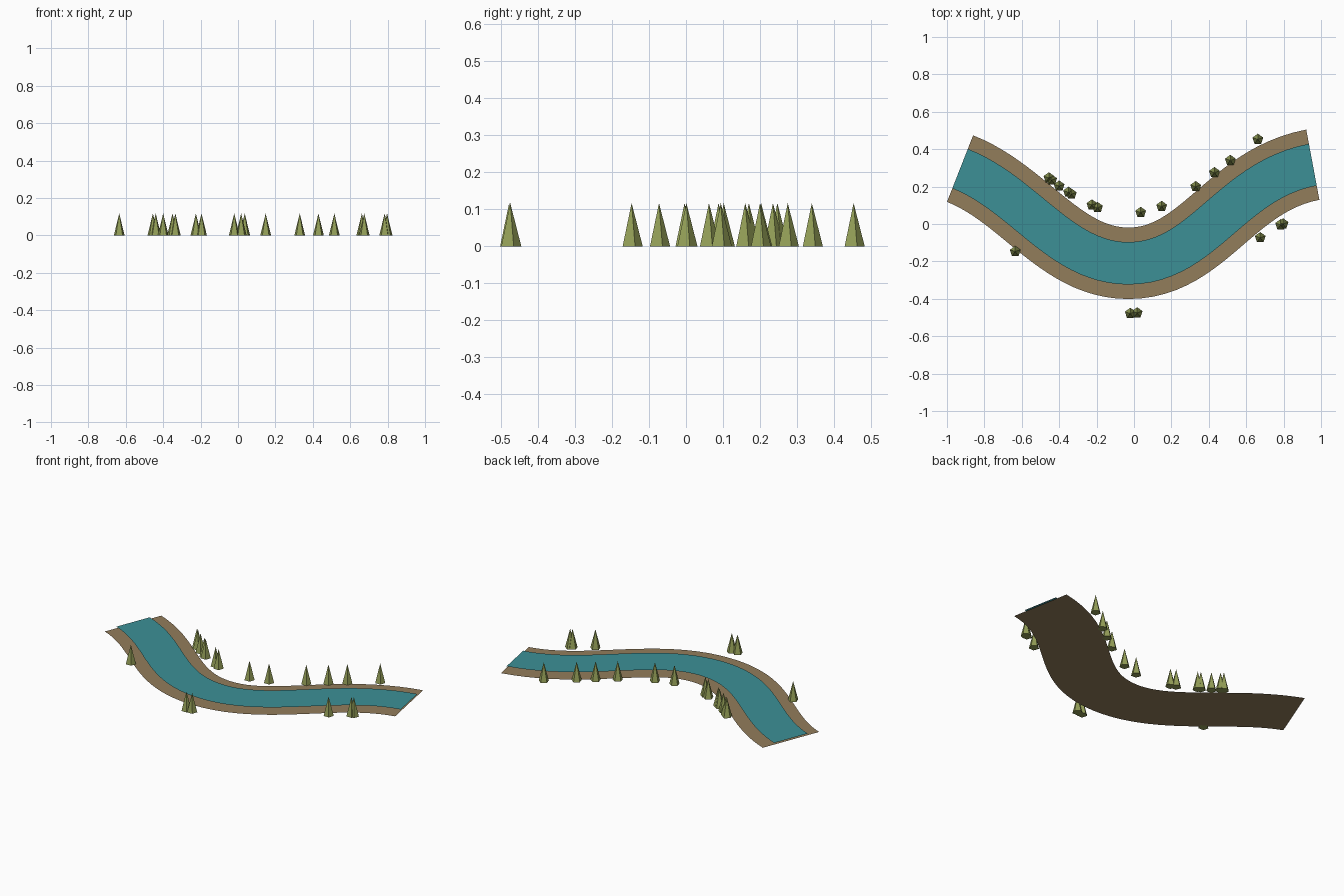
import bpy
import bmesh
import math
from mathutils import Vector
from mathutils.geometry import interpolate_bezier

if "Cube" in bpy.data.objects:
    bpy.data.objects.remove(bpy.data.objects["Cube"])


def make_material(name, color):
    mat = bpy.data.materials.new(name)
    mat.use_nodes = True
    mat.diffuse_color = (*color, 1)
    mat.node_tree.nodes["Principled BSDF"].inputs["Base Color"].default_value = (*color, 1)
    return mat


earth = make_material("earth brown", (0.288, 0.205, 0.105))
water = make_material("water teal", (0.045, 0.279, 0.305))
foliage = make_material("foliage green", (0.29, 0.34, 0.095))


def make_object(name, bm, mat):
    mesh = bpy.data.meshes.new(name)
    bm.to_mesh(mesh)
    bm.free()
    mesh.materials.append(mat)
    obj = bpy.data.objects.new(name, mesh)
    bpy.context.collection.objects.link(obj)
    return obj


# River centre line: two smooth bends joined at the lowest point
start, bend, end = Vector((-0.93, 0.296)), Vector((-0.03, -0.21)), Vector((0.956, 0.317))
start_handle = start + 0.37 * Vector((0.93, -0.365))
end_handle = end - 0.45 * Vector((0.983, 0.184))
STEPS = 24
path = interpolate_bezier(start, start_handle, bend - Vector((0.36, 0)), bend, STEPS)
path += interpolate_bezier(bend, bend + Vector((0.4, 0)), end_handle, end, STEPS)[1:]


def ribbon(name, half_width, z, mat):
    """Flat strip of constant width following the centre line."""
    bm = bmesh.new()
    rows = []
    for i, p in enumerate(path):
        if i == 0:
            along = start_handle - start
        elif i == len(path) - 1:
            along = end - end_handle
        else:
            along = path[i + 1] - path[i - 1]
        along = along.normalized()
        side = Vector((-along.y, along.x)) * half_width
        rows.append([bm.verts.new((*(p + s * side), z)) for s in (-1, 1)])
    for a, b in zip(rows, rows[1:]):
        bm.faces.new((a[0], b[0], b[1], a[1]))
    return make_object(name, bm, mat)


ribbon("river_bank", 0.191, 0.0, earth)
ribbon("river_water", 0.1135, 0.01, water)

# Five-sided conical trees scattered along both banks
RADIUS, HEIGHT = 0.03, 0.117
bm = bmesh.new()
bmesh.ops.create_cone(bm, cap_ends=True, segments=5, radius1=RADIUS, radius2=0, depth=HEIGHT)
bmesh.ops.remove_doubles(bm, verts=bm.verts, dist=0.0001)
bmesh.ops.translate(bm, verts=bm.verts, vec=(0, 0, HEIGHT / 2))
# Turn one corner of the base toward the back
corner = max((v for v in bm.verts if v.co.z < 0.01), key=lambda v: v.co.y).co
turn = math.pi / 2 - math.atan2(corner.y, corner.x)
for v in bm.verts:
    x, y = v.co.x, v.co.y
    v.co.x = x * math.cos(turn) - y * math.sin(turn)
    v.co.y = x * math.sin(turn) + y * math.cos(turn)
first_tree = make_object("tree", bm, foliage)

spots = [
    (-0.635, -0.147), (-0.455, 0.247), (-0.44, 0.235), (-0.4, 0.203),
    (-0.35, 0.17), (-0.335, 0.16), (-0.225, 0.102), (-0.195, 0.088),
    (-0.02, -0.478), (0.017, -0.475), (0.036, 0.062), (0.148, 0.094),
    (0.33, 0.2), (0.43, 0.275), (0.515, 0.34), (0.662, 0.453),
    (0.675, -0.073), (0.784, -0.004), (0.797, 0.001),
]
for i, (x, y) in enumerate(spots):
    tree = first_tree
    if i:
        tree = first_tree.copy()
        bpy.context.collection.objects.link(tree)
    tree.name = f"tree_{i + 1}"
    tree.location = (x, y, 0)
